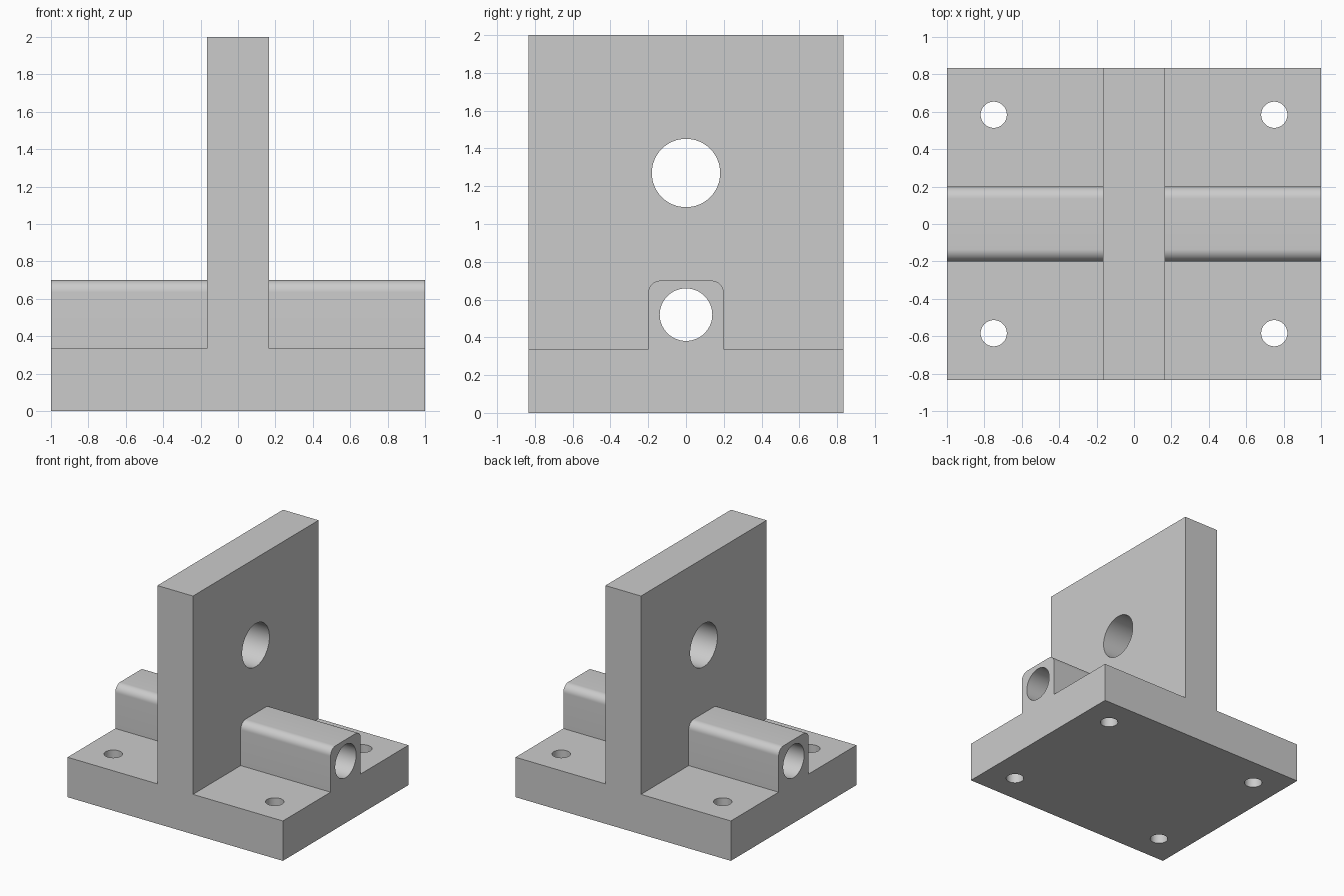
import bpy, bmesh, math
from mathutils import Matrix

if "Cube" in bpy.data.objects:
    bpy.data.objects.remove(bpy.data.objects["Cube"])

BASE_H, WALL_X, HALF_Y, TOP = 0.335, 0.165, 0.833, 2.0
RIB_Y, RIB_TOP, FILLET = 0.2, 0.7, 0.065

grey = bpy.data.materials.new("plain grey")
grey.diffuse_color = (0.6, 0.6, 0.6, 1)
grey.use_nodes = True
grey.node_tree.nodes["Principled BSDF"].inputs["Base Color"].default_value = grey.diffuse_color


def add_object(name, bm):
    bmesh.ops.recalc_face_normals(bm, faces=bm.faces)
    mesh = bpy.data.meshes.new(name)
    bm.to_mesh(mesh)
    bm.free()
    mesh.materials.append(grey)
    obj = bpy.data.objects.new(name, mesh)
    bpy.context.collection.objects.link(obj)
    return obj


def extrude_profile(name, points, vector):
    bm = bmesh.new()
    face = bm.faces.new([bm.verts.new(p) for p in points])
    new = bmesh.ops.extrude_face_region(bm, geom=[face], use_keep_orig=True)["geom"]
    verts = [g for g in new if isinstance(g, bmesh.types.BMVert)]
    bmesh.ops.translate(bm, verts=verts, vec=vector)
    return add_object(name, bm)


def cylinder(name, radius, length, centre, along_x=False):
    bm = bmesh.new()
    turn = Matrix.Rotation(math.pi / 2, 4, 'Y') if along_x else Matrix()
    bmesh.ops.create_cone(bm, cap_ends=True, segments=64, radius1=radius, radius2=radius,
                          depth=length, matrix=Matrix.Translation(centre) @ turn)
    return add_object(name, bm)


def combine(target, tool, operation):
    mod = target.modifiers.new(operation.lower(), 'BOOLEAN')
    mod.operation, mod.solver, mod.object = operation, 'EXACT', tool
    bpy.context.view_layer.objects.active = target
    bpy.ops.object.modifier_apply(modifier=mod.name)
    bpy.data.objects.remove(tool)


# Base plate and upright wall as one inverted T section
half = [(1, 0), (1, BASE_H), (WALL_X, BASE_H), (WALL_X, TOP)]
section = half + [(-x, z) for x, z in reversed(half)]
bracket = extrude_profile("bracket", [(x, -HALF_Y, z) for x, z in section],
                          (0, 2 * HALF_Y, 0))

# Cross rib with rounded top edges
arc = [(RIB_Y - FILLET + FILLET * math.cos(a), RIB_TOP - FILLET + FILLET * math.sin(a))
       for a in (i * math.pi / 24 for i in range(13))]
side = [(RIB_Y, 0.2)] + arc
rib = extrude_profile("rib", [(-1, y, z) for y, z in side + [(-y, z) for y, z in reversed(side)]],
                      (2, 0, 0))
combine(bracket, rib, 'UNION')

# Bore along the rib, and the larger hole through the wall
combine(bracket, cylinder("rib_bore", 0.139, 3, (0, 0, 0.52), True), 'DIFFERENCE')
combine(bracket, cylinder("wall_hole", 0.181, 1, (0, 0, 1.27), True), 'DIFFERENCE')

# Four bolt holes in the base
for x in (-0.75, 0.75):
    for y in (-0.584, 0.584):
        combine(bracket, cylinder("bolt_hole", 0.07, 1, (x, y, 0.2)), 'DIFFERENCE')

bpy.ops.object.select_all(action='DESELECT')
bracket.select_set(True)
bpy.context.view_layer.objects.active = bracket
bpy.ops.object.shade_smooth_by_angle(angle=math.radians(30))
